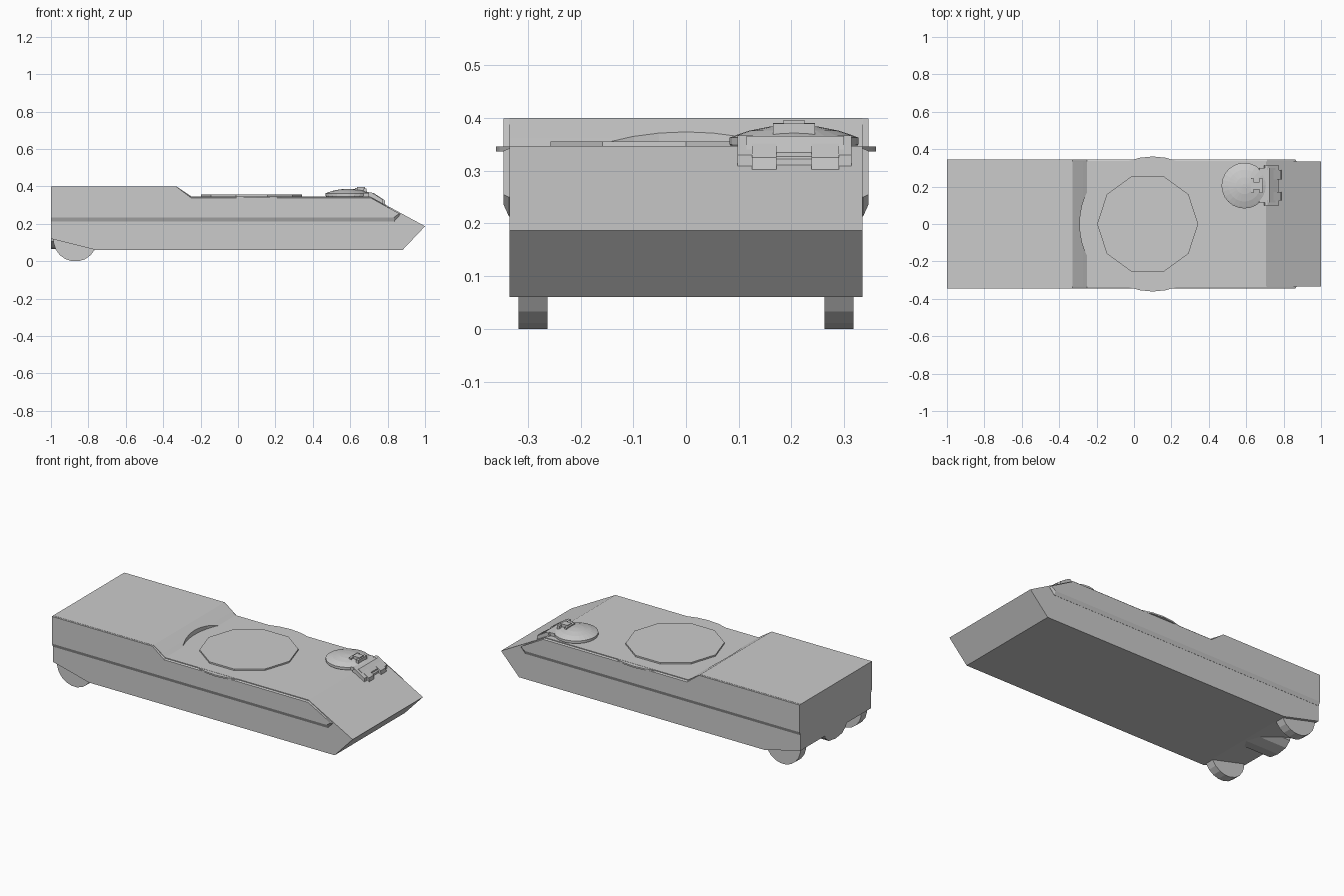
import bpy, bmesh, math

if "Cube" in bpy.data.objects:
    bpy.data.objects.remove(bpy.data.objects["Cube"])


def loft(name, sections):
    """Join equal-length rings of 3D points into a closed solid."""
    bm = bmesh.new()
    rings = [[bm.verts.new(p) for p in s] for s in sections]
    n = len(rings[0])
    for a, b in zip(rings, rings[1:]):
        for i in range(n):
            j = (i + 1) % n
            bm.faces.new((a[i], a[j], b[j], b[i]))
    bm.faces.new(rings[0])
    bm.faces.new(rings[-1])
    bmesh.ops.recalc_face_normals(bm, faces=bm.faces)
    me = bpy.data.meshes.new(name)
    bm.to_mesh(me)
    bm.free()
    ob = bpy.data.objects.new(name, me)
    bpy.context.collection.objects.link(ob)
    return ob


def prism(name, profile, y0, y1):
    return loft(name, [[(x, y, z) for x, z in profile] for y in (y0, y1)])


def lathe(name, cx, cy, profile, sides):
    return loft(name, [[(cx + r * math.cos(2 * math.pi * i / sides),
                         cy + r * math.sin(2 * math.pi * i / sides), z)
                        for i in range(sides)] for r, z in profile])


def box(name, x0, x1, y0, y1, z0, z1):
    return prism(name, [(x0, z0), (x1, z0), (x1, z1), (x0, z1)], y0, y1)


# Main hull with wedge nose and raised rear deck
hull = prism("hull", [(-1, .12), (-.76, .06), (.88, .06), (1, .187), (.705, .347),
                      (-.25, .347), (-.272, .362), (-.33, .4), (-1, .4)], -.335, .335)

# Round clearance cut into the step behind the turret ring
cutter = lathe("ring_clearance_cutter", .1, 0, [(.39, .347), (.39, .5)], 48)
cutter.hide_render = True
cutter.hide_viewport = True
cut = hull.modifiers.new("ring_clearance", 'BOOLEAN')
cut.object = cutter
cut.solver = 'EXACT'

# Upper side armour, flaring out over the lower hull
outer = [(-1, .235), (.835, .235), (.862, .255), (.71, .338), (-.25, .338), (-.33, .399), (-1, .399)]
inner = [(-1, .213), (.835, .213), (.868, .25), (.71, .342), (-.25, .342), (-.33, .399), (-1, .399)]
for side, s in (("right", -1), ("left", 1)):
    loft(side + "_side_armour", [[(x, s * .33, z) for x, z in inner],
                                 [(x, s * .336, z) for x, z in inner],
                                 [(x, s * .346, z) for x, z in outer]])
    # Rear road wheels
    wheel = [(-.87 + .117 * math.cos(math.pi * (i + .5) / 10),
              .1155 + .117 * math.sin(math.pi * (i + .5) / 10)) for i in range(20)]
    prism(side + "_rear_wheel", wheel, s * .263, s * .318)

# Rounded housing under the tail
tail = [(-.11, .15), (-.1, .105), (-.065, .075), (0, .065), (.065, .075), (.1, .105), (.11, .15)]
loft("tail_housing", [[(x, y, z) for y, z in tail] for x in (-.999, -.74)])

# Turret ring bulging past the sides, and ten-sided cover plate
lathe("turret_ring", .1, 0, [(.361, .337), (.361, .346)], 32)
lathe("turret_cover", .073, 0, [(.27, .34), (.27, .356)], 10)

# Driver hatch: rim and shallow dome
lathe("driver_hatch", .59, .205, [(.115, .34), (.122, .35), (.122, .363), (.112, .367),
                                  (.085, .376), (.045, .384), (.01, .387)], 24)

# Hatch handle in an H shape
box("handle_rear_bar", .625, .64, .165, .245, .375, .391)
box("handle_front_bar", .672, .688, .165, .245, .365, .390)
box("handle_bridge", .635, .68, .185, .225, .375, .396)

# Vision block on the nose slope with a notched frame
prism("vision_block", [(.66, .34), (.67, .366), (.725, .366), (.765, .335), (.765, .30)], .115, .3)
lip = [(.735, .32), (.745, .352), (.785, .325), (.788, .30)]
for name, a, b in (("right", .125, .172), ("left", .238, .29)):
    prism(name + "_lower_frame", lip, a, b)
prism("middle_lower_frame", [(.735, .32), (.74, .345), (.772, .322), (.772, .305)], .172, .238)
arm = [(.69, .335), (.70, .367), (.715, .367), (.775, .33), (.775, .305)]
for name, a, b in (("right", .098, .127), ("left", .288, .314)):
    prism(name + "_frame_arm", arm, a, b)
